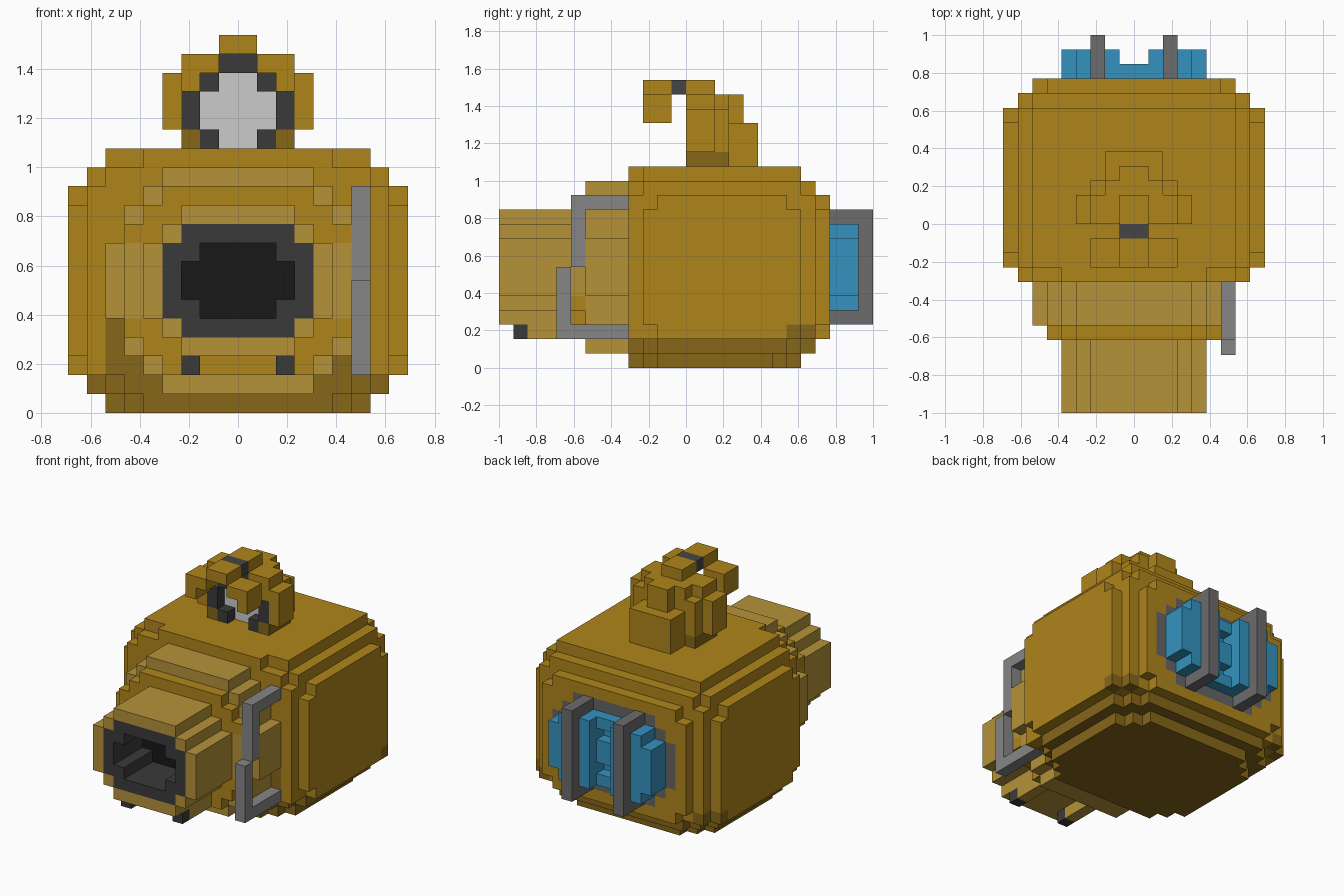
import bpy, bmesh
from mathutils import Vector

if "Cube" in bpy.data.objects:
    bpy.data.objects.remove(bpy.data.objects["Cube"])

U = 1 / 13      # edge length of one block
cells = {}      # (x, y, z) -> part name


def fill(part, x, y, z, mirror=False):
    """Assign a block range to a part (None carves); optionally mirror across x = 0."""
    for i in range(*x):
        for j in range(*y):
            for k in range(*z):
                for c in ((i, j, k), (-1 - i, j, k))[:2 if mirror else 1]:
                    if part:
                        cells[c] = part
                    else:
                        cells.pop(c, None)


def slab(part, y, rows):
    """Stepped round disc extruded in y: rows of (half width, z0, z1)."""
    for w, z0, z1 in rows:
        fill(part, (-w, w), y, (z0, z1))


# Body: stepped rounded box, (half width, y0, y1, z0, z1)
for w, y0, y1, z0, z1 in ((7, -3, 8, 1, 14), (5, -4, 8, 1, 14), (8, -3, 8, 2, 13),
                          (7, -4, 9, 2, 13), (9, -2, 7, 2, 12), (8, -4, 9, 2, 12),
                          (6, -4, 10, 2, 12), (9, -3, 8, 3, 11), (7, -4, 10, 3, 11)):
    fill("body", (-w, w), (y0, y1), (z0, z1))
# Underside, with corners stepped twice
for n, z in ((0, 0), (1, 1)):
    for w, y0, y1 in ((7, -2, 6), (6, -3, 7), (5, -4, 8)):
        fill("body_underside", (-w - n, w + n), (y0, y1 + n), (z, z + 1))
fill("body_underside", (6, 7), (-4, -3), (2, 5), True)
fill("body_underside", (5, 6), (-4, -3), (2, 3), True)
fill("body_underside", (7, 8), (8, 9), (2, 3), True)
fill("body_underside", (8, 9), (7, 8), (2, 3), True)

# Neck, collar and barrel
slab("neck", (-7, -4), ((4, 1, 13), (5, 2, 12), (6, 3, 11), (7, 5, 9)))
slab("collar", (-8, -7), ((4, 2, 12), (5, 3, 11), (6, 4, 10)))
fill("neck", (5, 6), (-8, -7), (5, 9), True)
slab("barrel", (-13, -8), ((3, 3, 11), (4, 4, 10), (5, 5, 9)))
slab("muzzle_ring", (-13, -9), ((3, 4, 10), (4, 5, 9)))
slab("bore", (-9, -8), ((2, 5, 9), (3, 6, 8)))
slab(None, (-13, -9), ((2, 5, 9), (3, 6, 8)))
fill("barrel", (2, 3), (-11, -8), (2, 3), True)
fill("barrel_feet", (2, 3), (-12, -11), (2, 3), True)

# Side handle, one side only
for y, z in (((-8, -4), (11, 12)), ((-8, -7), (7, 12)),
             ((-9, -8), (2, 7)), ((-9, -4), (2, 3))):
    fill("side_handle", (6, 7), y, z)

# Rear grille: dark backing, blue cells, two rails
slab("rear_backing", (9, 10), ((4, 3, 11), (5, 4, 10), (6, 5, 9)))
fill("rear_cells", (3, 4), (10, 12), (4, 10), True)
fill("rear_cells", (4, 5), (10, 12), (5, 9), True)
fill("rear_cells", (1, 2), (10, 12), (4, 10), True)
fill("rear_cells", (-1, 1), (9, 10), (4, 10))
for z in ((4, 5), (6, 8), (9, 10)):
    fill("rear_cells", (-1, 1), (10, 11), z)
fill("rear_rails", (2, 3), (10, 13), (3, 11), True)

# Hood on top with a pale lens inside a dark rim
slab("hood", (0, 2), ((3, 14, 19), (4, 15, 18), (1, 19, 20)))
slab("hood", (2, 3), ((3, 14, 18), (2, 18, 19)))
slab("hood", (3, 4), ((2, 14, 17), (1, 17, 19)))
slab("hood", (4, 5), ((2, 14, 17),))
fill("hood_base", (2, 3), (0, 3), (14, 15), True)
slab("lens_rim", (0, 1), ((2, 14, 18), (3, 15, 17), (1, 18, 19)))
slab(None, (0, 1), ((1, 14, 18), (2, 15, 17)))
slab("lens", (1, 2), ((1, 14, 18), (2, 15, 17)))

# Visor arch in front of the hood, joined by a dark link
fill("visor_arch", (0, 1), (-3, -1), (19, 20), True)
fill("visor_arch", (1, 3), (-3, -1), (18, 19), True)
fill("visor_arch", (2, 3), (-3, -1), (17, 18), True)
fill("visor_link", (-1, 1), (-1, 0), (19, 20))

GOLD, PALE, DEEP = (.43, .235, .011), (.46, .29, .04), (.24, .135, .01)
CHAR = (.042, .042, .042)
COLORS = dict(body=GOLD, collar=GOLD, hood=GOLD, visor_arch=GOLD, neck=PALE, barrel=PALE,
              body_underside=DEEP, hood_base=DEEP, muzzle_ring=CHAR, barrel_feet=CHAR,
              lens_rim=CHAR, visor_link=(.06, .06, .06), bore=(.009, .009, .009),
              side_handle=(.24, .24, .24), rear_backing=(.13, .13, .13),
              rear_rails=(.15, .15, .15), rear_cells=(.036, .29, .53), lens=(.56, .56, .56))


def build(part):
    """Mesh only the exposed block faces of a part."""
    bm = bmesh.new()
    for c, owner in cells.items():
        if owner != part:
            continue
        for a in range(3):
            for s in (-1, 1):
                n = list(c)
                n[a] += s
                if tuple(n) in cells:
                    continue
                d, e = Vector((0, 0, 0)), Vector((0, 0, 0))
                d[(a + 1) % 3] = e[(a + 2) % 3] = 1
                o = Vector(c)
                o[a] += s > 0
                quad = [o, o + d, o + d + e, o + e]
                bm.faces.new([bm.verts.new(v * U) for v in (quad if s > 0 else quad[::-1])])
    bmesh.ops.remove_doubles(bm, verts=bm.verts, dist=1e-4)
    bmesh.ops.dissolve_limit(bm, angle_limit=.01, verts=bm.verts, edges=bm.edges)
    me = bpy.data.meshes.new(part)
    bm.to_mesh(me)
    bm.free()
    mat = bpy.data.materials.new(part)
    mat.diffuse_color = (*COLORS[part], 1)
    mat.use_nodes = True
    mat.node_tree.nodes["Principled BSDF"].inputs["Base Color"].default_value = mat.diffuse_color
    me.materials.append(mat)
    bpy.context.collection.objects.link(bpy.data.objects.new(part, me))


for part in COLORS:
    build(part)
